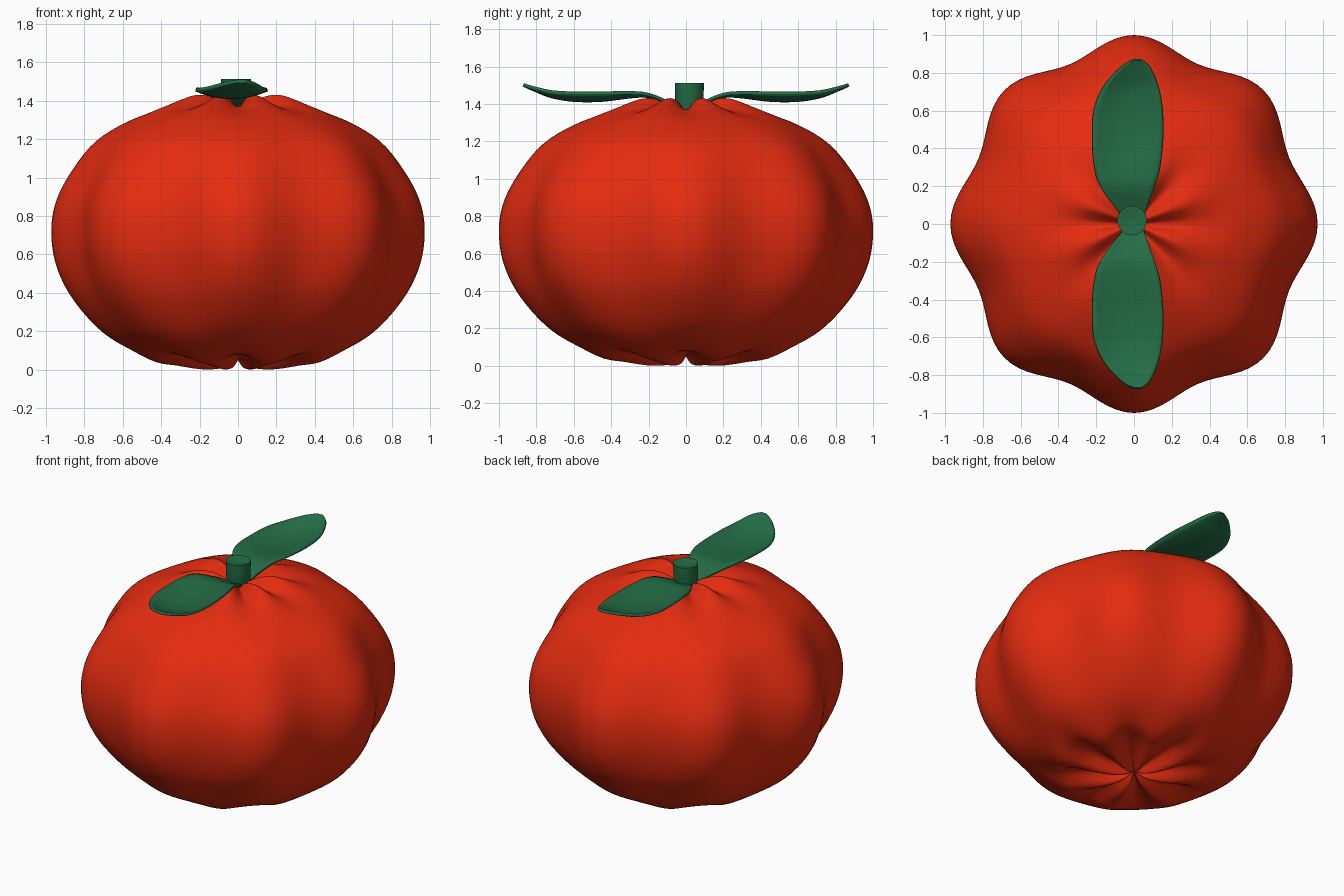
import bpy, bmesh, math

if "Cube" in bpy.data.objects:
    bpy.data.objects.remove(bpy.data.objects["Cube"])


def material(name, rgb):
    m = bpy.data.materials.new(name)
    m.diffuse_color = (*rgb, 1)
    m.use_nodes = True
    m.node_tree.nodes["Principled BSDF"].inputs["Base Color"].default_value = m.diffuse_color
    return m


RED = material("red_skin", (0.78, 0.025, 0.005))
GREEN = material("green_leaf", (0.017, 0.15, 0.06))


def catmull(pts, t):
    """Point on a smooth curve through pts, t in 0..1."""
    n = len(pts) - 1
    i = min(int(t * n), n - 1)
    f = t * n - i
    a, b, c, d = (pts[max(0, min(n, i + k))] for k in (-1, 0, 1, 2))
    return [0.5 * (2 * q + (r - p) * f + (2 * p - 5 * q + 4 * r - s) * f * f
                   + (3 * q - p - 3 * r + s) * f ** 3) for p, q, r, s in zip(a, b, c, d)]


def make_object(name, bm, mat):
    bmesh.ops.recalc_face_normals(bm, faces=bm.faces)
    for f in bm.faces:
        f.smooth = True
    me = bpy.data.meshes.new(name)
    bm.to_mesh(me)
    bm.free()
    me.materials.append(mat)
    ob = bpy.data.objects.new(name, me)
    bpy.context.collection.objects.link(ob)
    return ob


def bridge(bm, a, b, closed):
    n = len(a)
    for j in range(n if closed else n - 1):
        k = (j + 1) % n
        bm.faces.new((a[j], a[k], b[k], b[j]))


# Body: two profiles (radius, z) blended around eight lobes.
# LOBE bulges at the equator but is creased at both poles; BETWEEN is the reverse.
LOBE = [(0, 0.05), (0.08, 0.05), (0.20, 0.065), (0.35, 0.08), (0.53, 0.09), (0.72, 0.19),
        (0.88, 0.36), (0.97, 0.53), (1.0, 0.7), (0.98, 0.86), (0.90, 1.02), (0.76, 1.19),
        (0.56, 1.305), (0.38, 1.355), (0.25, 1.37), (0.12, 1.365), (0, 1.345)]
BETWEEN = [(0, 0.05), (0.08, 0.01), (0.20, 0.001), (0.35, 0.02), (0.50, 0.05), (0.69, 0.18),
           (0.825, 0.36), (0.89, 0.53), (0.915, 0.7), (0.90, 0.86), (0.84, 1.02), (0.73, 1.19),
           (0.55, 1.31), (0.38, 1.385), (0.24, 1.43), (0.12, 1.41), (0, 1.345)]
SEG, ROWS = 128, 80
bm = bmesh.new()
rings = []
for i in range(1, ROWS):
    p, q = catmull(LOBE, i / ROWS), catmull(BETWEEN, i / ROWS)
    ring = []
    for j in range(SEG):
        a = math.tau * j / SEG
        w = 0.5 + 0.5 * math.cos(8 * a)
        r = q[0] + (p[0] - q[0]) * w
        z = q[1] + (p[1] - q[1]) * w
        ring.append(bm.verts.new((0.972 * r * math.cos(a), r * math.sin(a), z)))
    rings.append(ring)
for a, b in zip(rings, rings[1:]):
    bridge(bm, a, b, True)
for ring, z in ((rings[0], 0.05), (rings[-1], 1.345)):
    pole = bm.verts.new((0, 0, z))
    for j in range(SEG):
        bm.faces.new((ring[j], ring[(j + 1) % SEG], pole))
make_object("tomato_body", bm, RED)

# Stem: short cylinder with a slightly hollowed top
bm = bmesh.new()
rings = [[bm.verts.new((-0.01 + r * math.cos(math.tau * j / 32),
                        0.018 + r * math.sin(math.tau * j / 32), z)) for j in range(32)]
         for r, z in ((0.06, 1.34), (0.075, 1.40), (0.078, 1.513), (0.066, 1.513), (0.004, 1.497))]
for a, b in zip(rings, rings[1:]):
    bridge(bm, a, b, True)
bm.faces.new(rings[0])
bm.faces.new(rings[-1])
stem = make_object("stem", bm, GREEN)
bpy.context.view_layer.objects.active = stem
stem.select_set(True)
bpy.ops.object.shade_smooth_by_angle(angle=math.radians(35))

# Leaf: stations of (y, left x, right x, centre z, edge lift), mirrored to the front
LEAF = [(0.03, -0.05, 0.05, 1.37, 0.0), (0.10, -0.11, 0.075, 1.40, 0.01),
        (0.20, -0.18, 0.11, 1.44, 0.01), (0.30, -0.21, 0.137, 1.438, 0.022),
        (0.45, -0.22, 0.152, 1.42, 0.038), (0.60, -0.212, 0.15, 1.42, 0.038),
        (0.72, -0.165, 0.13, 1.44, 0.025), (0.81, -0.09, 0.095, 1.475, 0.01),
        (0.85, -0.04, 0.065, 1.492, 0.004), (0.87, 0.0, 0.035, 1.502, 0.0)]
bm = bmesh.new()
rows = []
for i in range(46):
    y, l, r, z, lift = catmull(LEAF, i / 45)
    row = []
    for j in range(13):
        u = j / 6 - 1
        row.append(bm.verts.new(((l + r) / 2 + u * (r - l) / 2, y, z + lift * u * u)))
    rows.append(row)
for a, b in zip(rows, rows[1:]):
    bridge(bm, a, b, False)
leaf = make_object("leaves", bm, GREEN)
solid = leaf.modifiers.new("thickness", 'SOLIDIFY')
solid.thickness = 0.018
solid.offset = 0
mirror = leaf.modifiers.new("front_leaf", 'MIRROR')
mirror.use_axis = (False, True, False)
mirror.use_mirror_merge = False
